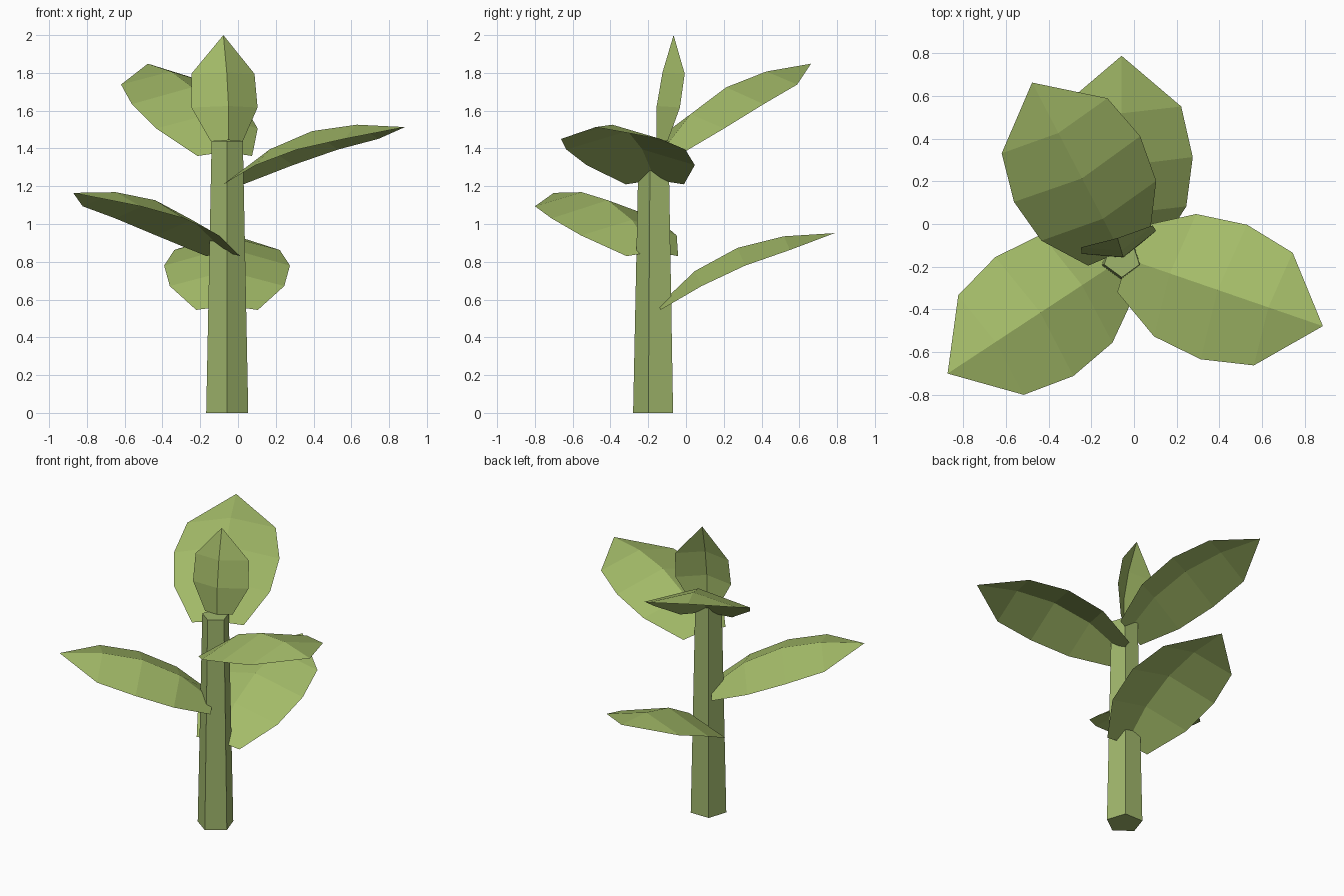
import bpy
import bmesh
from math import radians
from mathutils import Matrix, Vector

cube = bpy.data.objects.get("Cube")
if cube:
    bpy.data.objects.remove(cube, do_unlink=True)


def make_material(name, color):
    mat = bpy.data.materials.new(name)
    mat.use_nodes = True
    mat.diffuse_color = color
    mat.node_tree.nodes["Principled BSDF"].inputs["Base Color"].default_value = color
    return mat


leaf_green = make_material("leaf green", (0.37, 0.50, 0.14, 1))
stem_green = make_material("stem green", (0.35, 0.47, 0.15, 1))


def add_object(name, bm, mat):
    mesh = bpy.data.meshes.new(name)
    bm.to_mesh(mesh)
    bm.free()
    mesh.materials.append(mat)
    obj = bpy.data.objects.new(name, mesh)
    bpy.context.collection.objects.link(obj)
    return obj


# Five-sided tapering stem with one corner facing the front
STEM_HEIGHT = 1.44
bm = bmesh.new()
bmesh.ops.create_cone(bm, cap_ends=True, segments=5, radius1=0.117, radius2=0.087,
                      depth=STEM_HEIGHT)
corner = max((v for v in bm.verts if v.co.z < 0), key=lambda v: v.co.x * 1e-3 + v.co.y).co
turn = Vector((corner.x, corner.y)).angle_signed(Vector((0, -1)))
bmesh.ops.rotate(bm, verts=bm.verts, matrix=Matrix.Rotation(-turn, 3, "Z"))
bmesh.ops.translate(bm, verts=bm.verts, vec=(-0.057, -0.163, STEM_HEIGHT / 2))
add_object("stem", bm, stem_green)


def add_leaf(name, rows, length, base, yaw, pitch):
    """Ridged leaf; each row is (distance, half width, edge height, ridge height)."""
    bm = bmesh.new()
    strips = [[bm.verts.new(p) for p in ((t, -w, edge), (t, 0, ridge), (t, w, edge))]
              for t, w, edge, ridge in rows]
    for near, far in zip(strips, strips[1:]):
        for i in range(2):
            bm.faces.new((near[i], far[i], far[i + 1], near[i + 1]))
    tip = bm.verts.new((length, 0, 0))
    for i in range(2):
        bm.faces.new((strips[-1][i], tip, strips[-1][i + 1]))
    bm.transform(Matrix.Translation(base)
                 @ Matrix.Rotation(radians(yaw), 4, "Z")
                 @ Matrix.Rotation(radians(-pitch), 4, "Y"))
    add_object(name, bm, leaf_green)


# Four large leaves spiralling up the stem
large_rows = ((0, 0.163, 0, 0.025), (0.25, 0.303, 0.028, 0.115),
              (0.505, 0.333, 0.034, 0.136), (0.755, 0.279, 0.014, 0.093))
for name, base, yaw, pitch in (
        ("back_leaf", (-0.058, -0.135, 0.545), 90, 23.8),
        ("front_right_leaf", (-0.078, -0.178, 0.83), 213.3, 19.4),
        ("left_leaf", (-0.025, -0.165, 1.21), -19, 17.5),
        ("back_right_leaf", (-0.070, -0.120, 1.36), 117.5, 29)):
    add_leaf(name, large_rows, 1.008, base, yaw, pitch)

# Small upright leaf at the top
small_rows = ((0, 0.09, 0, 0.035), (0.18, 0.183, -0.02, 0.053), (0.36, 0.175, -0.03, 0.04))
add_leaf("top_leaf", small_rows, 0.563, (-0.06, -0.123, STEM_HEIGHT), 107, 83.9)
